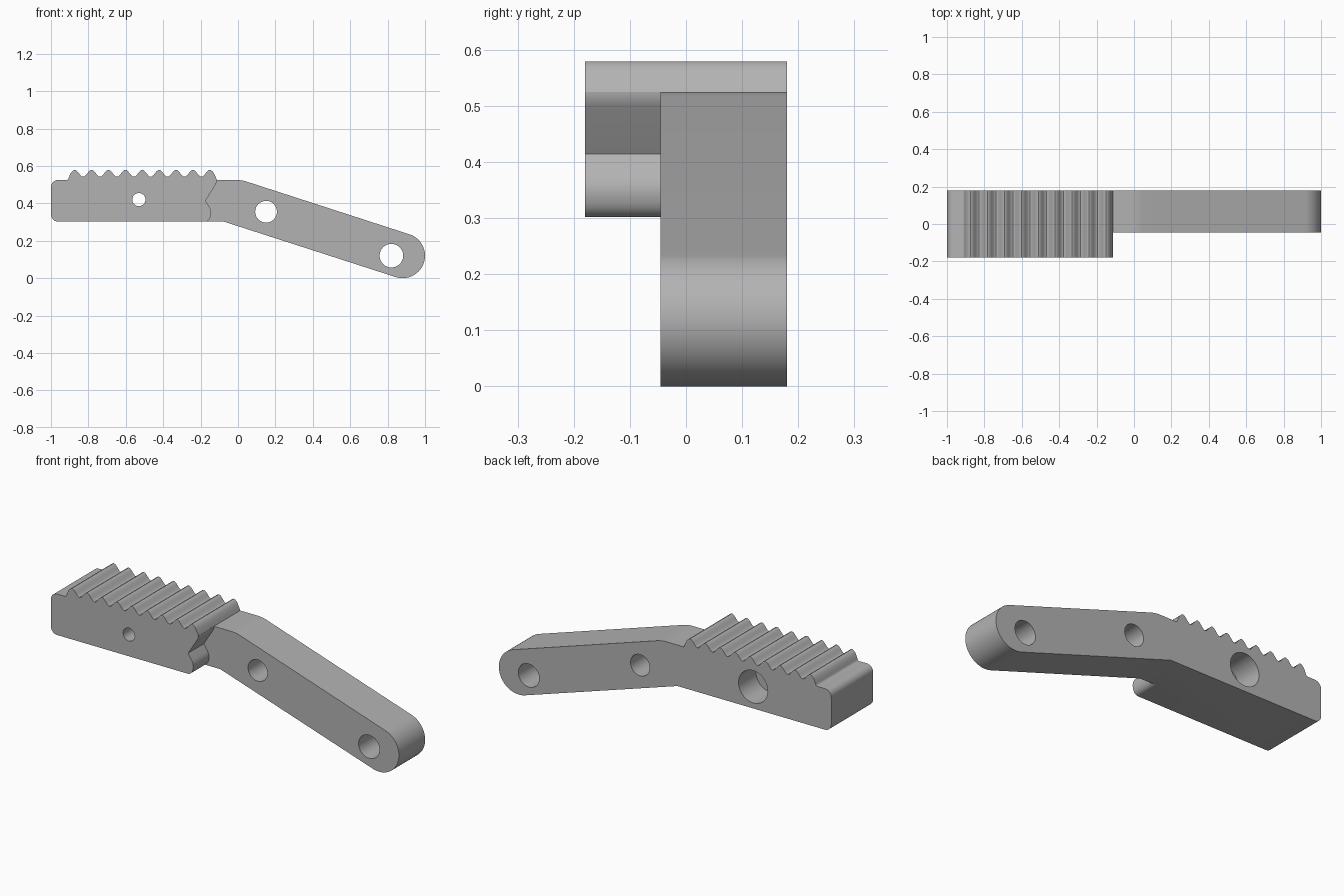
import bpy, bmesh, math
from mathutils import Vector

default = bpy.data.objects.get("Cube")
if default:
    bpy.data.objects.remove(default, do_unlink=True)

grey = bpy.data.materials.new("plain grey")
grey.use_nodes = True
grey.diffuse_color = (0.45, 0.45, 0.45, 1)
grey.node_tree.nodes["Principled BSDF"].inputs["Base Color"].default_value = grey.diffuse_color

FRONT, STEP, BACK = -0.18, -0.045, 0.18
TOP, BOTTOM = 0.525, 0.302


def arc(cx, cz, r, start, end, n=8):
    angles = [math.radians(start + (end - start) * i / n) for i in range(n + 1)]
    return [(cx + r * math.cos(a), cz + r * math.sin(a)) for a in angles]


def bend(a, corner, b, n=6):
    """Smooth curve from a to b, pulled toward the corner."""
    a, corner, b = Vector(a), Vector(corner), Vector(b)
    ts = [i / n for i in range(n + 1)]
    return [tuple(a * (1 - t) ** 2 + corner * 2 * t * (1 - t) + b * t * t) for t in ts]


def extrude(name, outline, y0, y1):
    """Solid made from an x-z outline."""
    bm = bmesh.new()
    face = bm.faces.new([bm.verts.new((x, y0, z)) for x, z in outline])
    result = bmesh.ops.extrude_face_region(bm, geom=[face])
    moved = [v for v in result["geom"] if isinstance(v, bmesh.types.BMVert)]
    bmesh.ops.translate(bm, verts=moved, vec=(0, y1 - y0, 0))
    bmesh.ops.recalc_face_normals(bm, faces=bm.faces)
    mesh = bpy.data.meshes.new(name)
    bm.to_mesh(mesh)
    bm.free()
    obj = bpy.data.objects.new(name, mesh)
    bpy.context.collection.objects.link(obj)
    mesh.materials.append(grey)
    return obj


def cut(body, name, outline, y0, y1):
    cutter = extrude(name, outline, y0, y1)
    cutter.hide_render = True
    mod = body.modifiers.new(name, "BOOLEAN")
    mod.operation, mod.solver, mod.object = "DIFFERENCE", "EXACT", cutter
    bpy.context.view_layer.objects.active = body
    bpy.ops.object.modifier_apply(modifier=mod.name)
    bpy.data.objects.remove(cutter, do_unlink=True)


# Rounded rear end of the bar
outline = arc(-0.962, BOTTOM + 0.038, 0.038, 270, 180) + arc(-0.962, TOP - 0.038, 0.038, 180, 90)

# Row of nine rounded teeth
first, pitch, teeth, steps = -0.873, 0.0903, 9, 12
outline += bend((-0.915, TOP), (-0.908, TOP), (-0.904, 0.54), 4)
for i in range(-steps // 4, (teeth - 1) * steps + steps // 4 + 1):
    outline.append((first + pitch * i / steps,
                    0.5605 + 0.0185 * math.cos(2 * math.pi * i / steps)))
outline += [(-0.119, 0.54), (-0.113, TOP)]

# Sloping arm with a round end
tilt = math.atan(0.324)
outline += bend((-0.01, TOP), (0.02, TOP), (0.05, 0.515))
outline += arc(0.88, 0.12, 0.12, 90 - math.degrees(tilt), -90 - math.degrees(tilt), 32)
outline += [(-0.075, BOTTOM)]
bar = extrude("toothed_lever", outline, FRONT, BACK)

# Front layer ends in a hooked notch, leaving only the thinner arm behind
notch = [(-0.11, 0.7)] + bend((-0.112, TOP), (-0.113, 0.512), (-0.12, 0.5), 5)
notch += [(-0.174, 0.414)] + bend((-0.152, 0.38), (-0.14, 0.36), (-0.144, 0.338))
notch += bend((-0.144, 0.338), (-0.15, BOTTOM), (-0.18, BOTTOM - 0.001))[1:]
notch += [(-0.18, -0.3), (1.3, -0.3), (1.3, 0.7)]
cut(bar, "notch_cutter", notch, FRONT - 0.2, STEP)

# Pin holes, and a wide blind bore behind the small one
for name, x, z, r, y0 in (("end_hole", 0.82, 0.12, 0.063, -1),
                          ("middle_hole", 0.15, 0.355, 0.058, -1),
                          ("small_hole", -0.53, 0.42, 0.035, -1),
                          ("wide_bore", -0.53, 0.42, 0.088, BACK - 0.15)):
    cut(bar, name, arc(x, z, r, 0, 360, 48)[:-1], y0, 1)

bpy.ops.object.select_all(action="DESELECT")
bar.select_set(True)
bpy.context.view_layer.objects.active = bar
bpy.ops.object.shade_smooth_by_angle(angle=math.radians(30))
